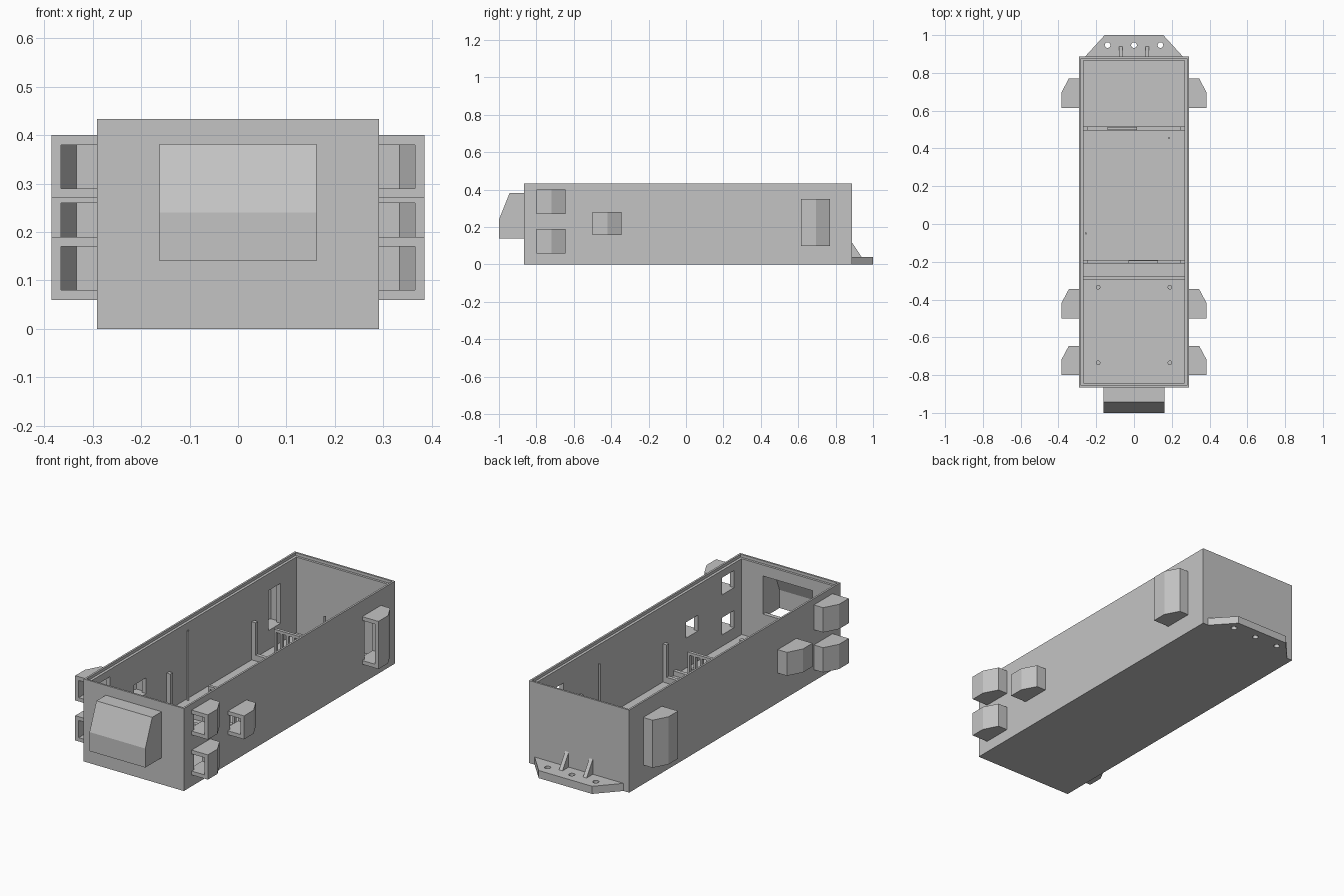
import bpy, bmesh, math
from mathutils import Vector

cube = bpy.data.objects.get("Cube")
if cube:
    bpy.data.objects.remove(cube, do_unlink=True)

grey = bpy.data.materials.new("plain grey")
grey.use_nodes = True
grey.diffuse_color = (0.55, 0.55, 0.55, 1)
grey.node_tree.nodes["Principled BSDF"].inputs["Base Color"].default_value = (0.55, 0.55, 0.55, 1)


def finish(name, bm):
    bmesh.ops.recalc_face_normals(bm, faces=bm.faces)
    mesh = bpy.data.meshes.new(name)
    bm.to_mesh(mesh)
    bm.free()
    mesh.materials.append(grey)
    ob = bpy.data.objects.new(name, mesh)
    bpy.context.scene.collection.objects.link(ob)
    return ob


def prism(name, points, lo, hi, axis="z"):
    """Extrude a flat outline from lo to hi along an axis."""
    place = {"x": lambda a, b, h: (h, a, b), "z": lambda a, b, h: (a, b, h)}[axis]
    bm = bmesh.new()
    face = bm.faces.new([bm.verts.new(place(a, b, lo)) for a, b in points])
    out = bmesh.ops.extrude_face_region(bm, geom=[face])
    verts = [g for g in out["geom"] if isinstance(g, bmesh.types.BMVert)]
    bmesh.ops.translate(bm, verts=verts, vec=Vector(place(0, 0, hi - lo)))
    return finish(name, bm)


def box(name, x0, x1, y0, y1, z0, z1):
    return prism(name, [(x0, y0), (x1, y0), (x1, y1), (x0, y1)], z0, z1)


def rod(name, x, y, z0, z1, r, sides=16):
    ring = [(x + r * math.cos(math.tau * i / sides), y + r * math.sin(math.tau * i / sides))
            for i in range(sides)]
    return prism(name, ring, z0, z1)


def cut(ob, cutters):
    """Subtract the cutters, bake the result and drop the cutters."""
    for c in cutters:
        c.hide_render = True
        mod = ob.modifiers.new("cut", "BOOLEAN")
        mod.operation, mod.solver, mod.object = "DIFFERENCE", "EXACT", c
    deps = bpy.context.evaluated_depsgraph_get()
    mesh = bpy.data.meshes.new_from_object(ob.evaluated_get(deps))
    ob.modifiers.clear()
    ob.data = mesh
    for c in cutters:
        bpy.data.objects.remove(c, do_unlink=True)


# Side hoods: front edge, bottom, top, depth
HOODS = {"lower_hood": (-0.8, 0.06, 0.19, 0.155), "upper_hood": (-0.8, 0.27, 0.4, 0.155),
         "middle_hood": (-0.5, 0.157, 0.28, 0.155), "rear_hood": (0.615, 0.1, 0.35, 0.155)}
W, T = 0.291, 0.02
FLOOR = 0.02

# Open tray body with a stepped rim and window openings
body = box("body", -W, W, -0.865, 0.887, 0, 0.433)
cutters = [box("cavity", -0.267, 0.267, -0.843, 0.865, FLOOR, 0.5),
           box("rim_step", -0.281, 0.281, -0.855, 0.877, 0.418, 0.51),
           box("front_window", -0.143, 0.143, -0.9, -0.8, 0.16, 0.36)]
for y, z0, z1, d in HOODS.values():
    cutters.append(box("side_window", -0.4, 0.4, y + T, y + d - 0.035, z0 + T, z1 - T))
cut(body, cutters)

# Side hoods, open towards the front
for name, (y, z0, z1, d) in HOODS.items():
    for side, label in ((1, "left_"), (-1, "right_")):
        outer = [(0.385, y), (0.385, y + 0.08), (0.345, y + d), (W, y + d)]
        inner = [(W, y + d - T), (0.333, y + d - T), (0.365, y + 0.075), (0.365, y)]
        shell = [(side * a, b) for a, b in outer + inner]
        cap = [(side * a, b) for a, b in outer + [(W, y)]]
        prism(label + name, shell, z0 + T, z1 - T)
        prism(label + name + "_floor", cap, z0, z0 + T)
        prism(label + name + "_roof", cap, z1 - T, z1)

# Front hood, open at the bottom
outer = [(-0.865, 0.382), (-0.943, 0.382), (-1.0, 0.24), (-1.0, 0.14)]
inner = [(-0.98, 0.14), (-0.98, 0.235), (-0.93, 0.362), (-0.865, 0.362)]
prism("front_hood", outer + inner, -0.143, 0.143, "x")
for side in (-1, 1):
    lo, hi = sorted((side * 0.143, side * 0.162))
    prism("front_hood_cheek", outer + [(-0.865, 0.14)], lo, hi, "x")

# Rear mounting plate with bolt holes and gussets
plate = prism("mounting_plate", [(-0.26, 0.885), (0.26, 0.885), (0.155, 1.0), (-0.155, 1.0)], 0, 0.04)
cut(plate, [rod("bolt_hole", x, 0.947, -0.1, 0.1, 0.015, 24) for x in (-0.14, 0, 0.14)])
for x in (-0.07, 0.07):
    prism("gusset", [(0.885, 0.035), (0.942, 0.035), (0.885, 0.122)], x - 0.01, x + 0.01, "x")

# Base plate with screw posts
box("base_plate", -0.215, 0.208, -0.795, -0.3, FLOOR, 0.026)
for x in (-0.19, 0.19):
    for y in (-0.335, -0.735):
        rod("screw_post", x, y, FLOOR, 0.055, 0.012)

# Low floor rails, with end posts and slotted cable combs on two of them
box("floor_rail", -0.267, 0.267, -0.297, -0.277, FLOOR, 0.045)
for y, start in ((-0.2, -0.03), (0.505, -0.14)):
    box("floor_rail", -0.267, 0.267, y - 0.01, y + 0.01, FLOOR, 0.05)
    for side in (-1, 1):
        lo, hi = sorted((side * 0.245, side * 0.267))
        box("end_post", lo, hi, y - 0.01, y + 0.01, 0.05, 0.22)
    for i in range(5):
        x = start + i * 0.036
        box("comb_bar", x, x + 0.012, y - 0.008, y + 0.008, 0.05, 0.2)
    box("comb_top", start, start + 0.156, y - 0.008, y + 0.008, 0.2, 0.215)

# Thin upright pins
for x, y in ((-0.255, -0.05), (0.185, 0.455)):
    rod("upright_pin", x, y, FLOOR, 0.385, 0.005, 12)
